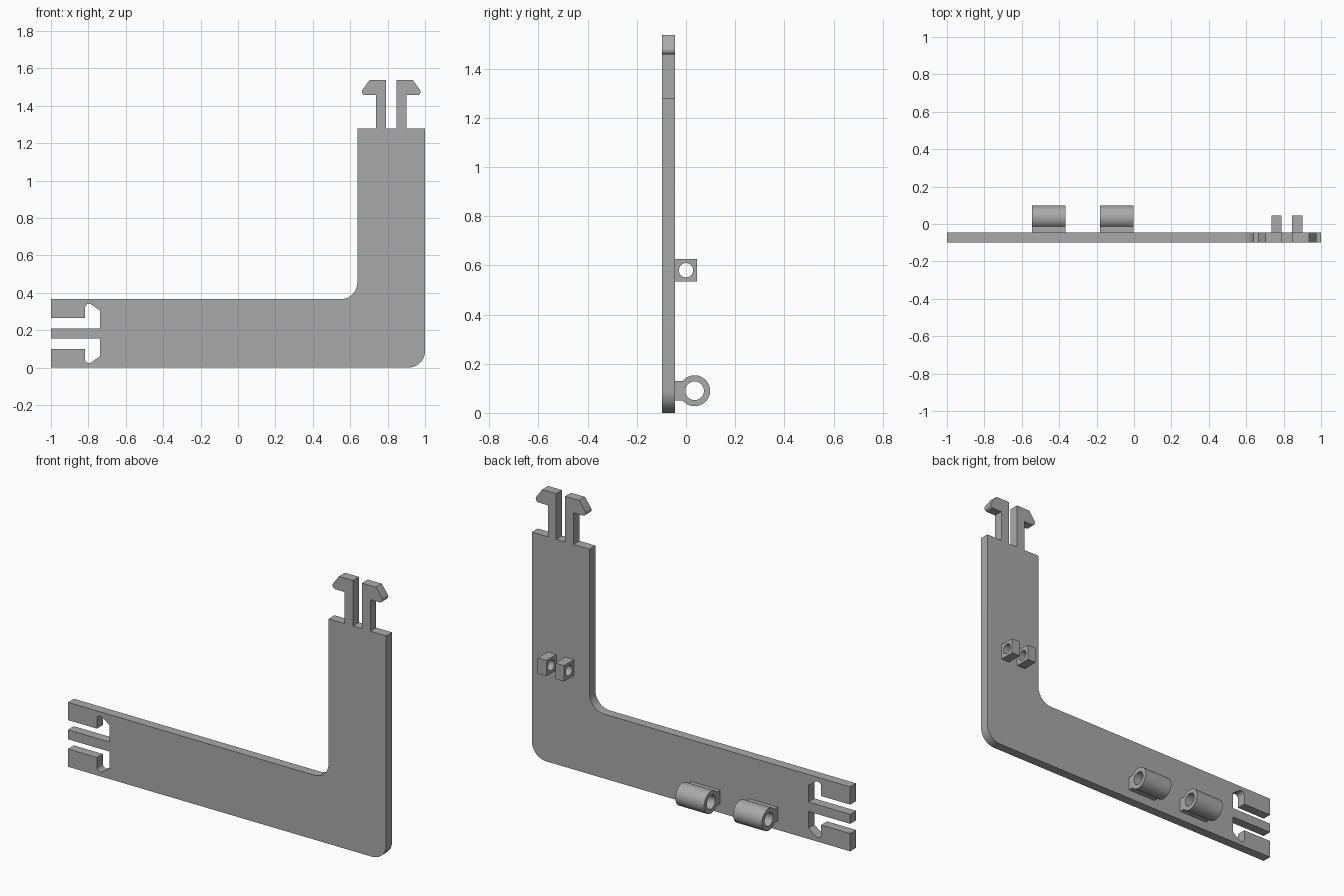
import bpy, bmesh
from math import sin, cos, radians
from mathutils import Vector

cube = bpy.data.objects.get("Cube")
if cube:
    bpy.data.objects.remove(cube, do_unlink=True)

grey = bpy.data.materials.new("matte grey")
grey.use_nodes = True
grey.diffuse_color = (0.4, 0.4, 0.4, 1)
grey.node_tree.nodes["Principled BSDF"].inputs["Base Color"].default_value = (0.4, 0.4, 0.4, 1)


def arc(cx, cy, r, start, end, steps):
    """Points along an arc, angles in degrees."""
    angles = [radians(start + (end - start) * i / steps) for i in range(steps + 1)]
    return [(cx + r * cos(a), cy + r * sin(a)) for a in angles]


def circle(cx, cy, r, steps=32):
    return arc(cx, cy, r, 0, 360, steps)[:-1]


def extrude_profile(name, loops, place, offset):
    """Fill the loops (outline, then holes) and extrude them into a solid."""
    bm = bmesh.new()
    edges = []
    for loop in loops:
        verts = [bm.verts.new(place(a, b)) for a, b in loop]
        edges += [bm.edges.new((v, verts[i - 1])) for i, v in enumerate(verts)]
    bmesh.ops.triangle_fill(bm, use_beauty=True, edges=edges)
    result = bmesh.ops.extrude_face_region(bm, geom=bm.faces[:], use_keep_orig=True)
    moved = [g for g in result["geom"] if isinstance(g, bmesh.types.BMVert)]
    bmesh.ops.translate(bm, verts=moved, vec=Vector(offset))
    bmesh.ops.recalc_face_normals(bm, faces=bm.faces[:])
    mesh = bpy.data.meshes.new(name)
    bm.to_mesh(mesh)
    bm.free()
    mesh.materials.append(grey)
    obj = bpy.data.objects.new(name, mesh)
    bpy.context.collection.objects.link(obj)
    bpy.ops.object.select_all(action="DESELECT")
    obj.select_set(True)
    bpy.context.view_layer.objects.active = obj
    bpy.ops.object.shade_smooth_by_angle(angle=radians(30))
    return obj


FRONT, BACK = -0.098, -0.045
ARM, COLUMN, TOP = 0.366, 0.638, 1.278
MID_X, MID_Z = (1 + COLUMN) / 2, ARM / 2

# Snap hook on top of the column, mirrored for the second one
hook = [(0.9, TOP), (0.9, 1.457)] + arc(0.958, 1.475, 0.018, -90, 35, 5)
hook += [(0.935, 1.537), (0.847, 1.537), (0.847, TOP)]
hook_mirror = [(2 * MID_X - x, z) for x, z in reversed(hook)]

# Matching socket in the end of the arm, mirrored for the second one
socket = [(-1, 0.265), (-0.818, 0.265)] + arc(-0.797, 0.321, 0.021, 180, 58, 5)
socket += [(-0.738, 0.305), (-0.738, 0.21), (-1, 0.21)]
socket_mirror = [(x, 2 * MID_Z - z) for x, z in reversed(socket)]

# L-shaped plate
outline = [(-1, 0)] + arc(0.91, 0.09, 0.09, -90, 0, 12) + [(1, TOP)]
outline += hook + hook_mirror + [(COLUMN, TOP)]
outline += arc(COLUMN - 0.09, ARM + 0.09, 0.09, 0, -90, 12) + [(-1, ARM)]
outline += socket + socket_mirror
extrude_profile("bracket_plate", [outline], lambda x, z: (x, FRONT, z), (0, BACK - FRONT, 0))

# Round hinge tubes on short webs behind the arm
tube = arc(0.035, 0.09, 0.063, -142, 142, 32) + [(BACK, 0.129), (BACK, 0.051)]
for side, x0 in (("right", -0.545), ("left", -0.182)):
    extrude_profile("hinge_tube_" + side, [tube, circle(0.035, 0.09, 0.038)],
                    lambda y, z: (x0, y, z), (0.18, 0, 0))

# Square drilled lugs behind the column
lug = [(BACK, 0.535), (0.045, 0.535), (0.045, 0.625), (BACK, 0.625)]
for side, x0 in (("right", 0.735), ("left", 0.846)):
    extrude_profile("pin_lug_" + side, [lug, circle(0, 0.58, 0.029)],
                    lambda y, z: (x0, y, z), (0.054, 0, 0))
